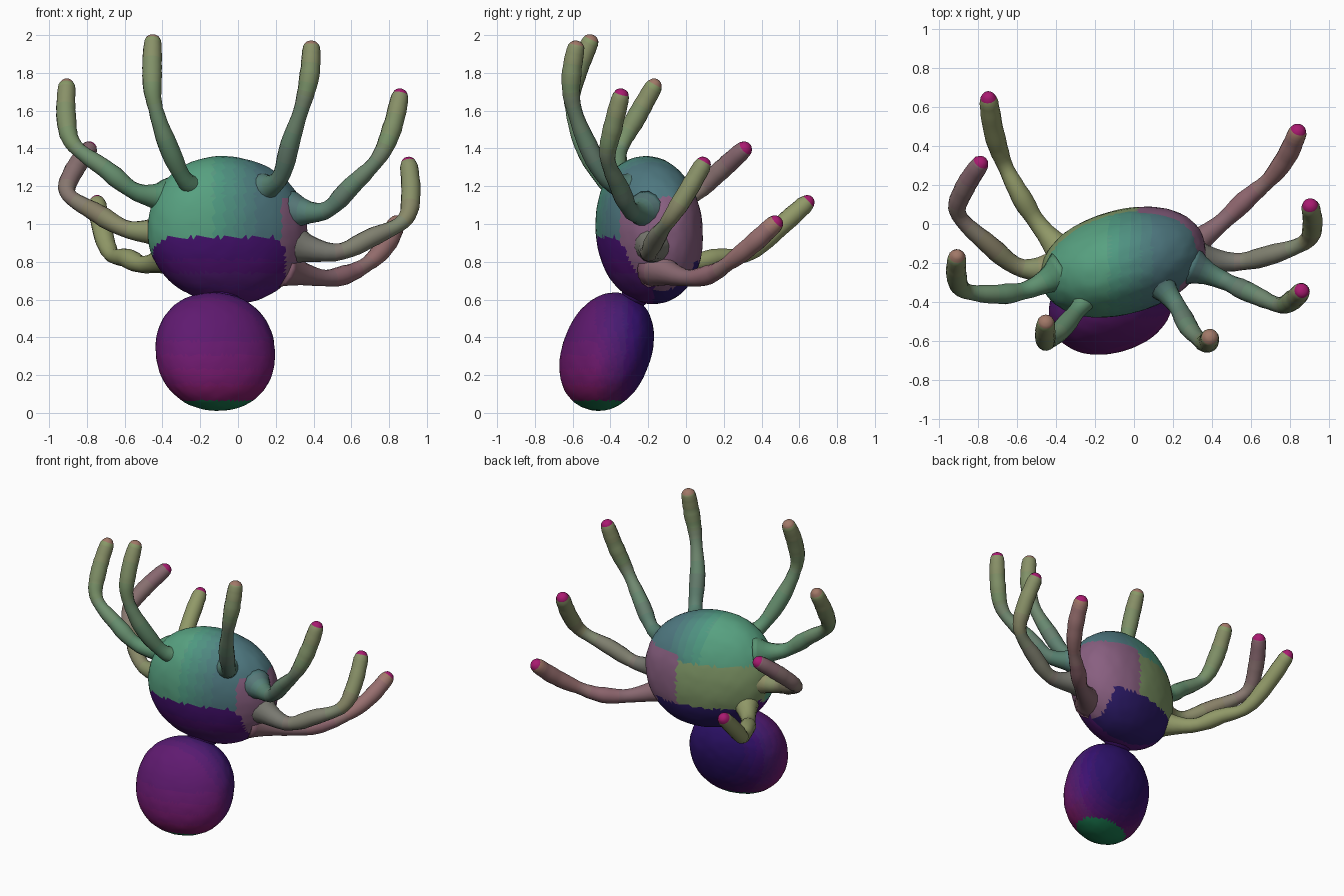
import bpy, bmesh, random
from math import radians, sin, cos, pi
from mathutils import Vector, Euler, noise

if "Cube" in bpy.data.objects:
    bpy.data.objects.remove(bpy.data.objects["Cube"])

random.seed(4)
materials = {}


def mix(a, b, t):
    t = max(0.0, min(1.0, t))
    return tuple(p + (q - p) * t for p, q in zip(a, b))


def material(rgb):
    # sRGB colours, rounded so that neighbouring faces share a material
    key = tuple(round(c * 32) / 32 for c in rgb)
    if key not in materials:
        m = bpy.data.materials.new("skin_%d" % len(materials))
        m.diffuse_color = (*[c ** 2.2 for c in key], 1)
        m.use_nodes = True
        m.node_tree.nodes["Principled BSDF"].inputs["Base Color"].default_value = m.diffuse_color
        materials[key] = m
    return materials[key]


def finish(name, bm, colour):
    bmesh.ops.recalc_face_normals(bm, faces=bm.faces)
    me = bpy.data.meshes.new(name)
    slots = {}
    for f in bm.faces:
        m = material(colour(f))
        if m not in slots:
            slots[m] = len(slots)
            me.materials.append(m)
        f.material_index = slots[m]
        f.smooth = True
    bm.to_mesh(me)
    bm.free()
    ob = bpy.data.objects.new(name, me)
    bpy.context.collection.objects.link(ob)
    return ob


# Slightly boxy, slightly lumpy ellipsoid
def ellipsoid(name, centre, radii, tilt, colour, power=2.0):
    bm = bmesh.new()
    bmesh.ops.create_icosphere(bm, subdivisions=5, radius=1)
    rot = Euler([radians(a) for a in tilt]).to_matrix()
    for v in bm.verts:
        n = sum(abs(c) ** power for c in v.co) ** (1 / power)
        lump = 1 + 0.008 * noise.noise(v.co * 7)
        p = Vector([c * r / n for c, r in zip(v.co, radii)])
        v.co = Vector(centre) + rot @ (p * lump)
    return finish(name, bm, colour)


# Main body, patched in teal, purple, mauve and olive
def body_colour(f):
    x, y, z = f.calc_center_median()
    if y < -0.17 and z < 0.93 - 0.8 * max(0, abs(x + 0.1) - 0.28) and -0.45 < x < 0.25:
        return mix((.27, .10, .42), (.40, .13, .50), (0.95 - z) * 1.5)
    if y > -0.2 and z < 0.80 and x < 0.2:
        return (.19, .12, .40)
    if z < 1.14 and x > (0.23 if y < -0.2 else 0.02):
        return (.52, .39, .49)
    if z < 1.10 and y > -0.22:
        return (.50, .58, .42)
    return mix((.33, .62, .50), (.31, .48, .50), (x + 0.15) * 4)


ellipsoid("body", (-0.057, -0.195, 0.968), (0.43, 0.265, 0.388),
          (4, 10, 16), body_colour, 2.12)


# Lower abdomen with a green underside
def abdomen_colour(f):
    x, y, z = f.calc_center_median()
    if z < 0.065:
        return (.14, .48, .30)
    warm = mix((.50, .12, .42), (.36, .13, .45), (z - 0.12) * 3)
    return mix(warm, (.20, .10, .42), (y + 0.48) * 4)


ellipsoid("abdomen", (-0.12, -0.42, 0.324), (0.32, 0.222, 0.32),
          (-20, 0, 16), abdomen_colour, 2.15)
ellipsoid("waist", (-0.085, -0.27, 0.615), (0.105, 0.07, 0.05),
          (-20, 0, 14), lambda f: (.24, .10, .40))


# Jointed legs: a swept tube with swollen segments and a rounded tip
def interpolate(pts, t):
    n = len(pts) - 1
    i = min(int(t * n), n - 1)
    u = t * n - i
    a, b, c, d = [pts[max(0, min(n, i + k))] for k in (-1, 0, 1, 2)]
    return 0.5 * (2 * b + (c - a) * u + (2 * a - 5 * b + 4 * c - d) * u * u
                  + (3 * b - a - 3 * c + d) * u ** 3)


WIDTHS = [.11, .062, .045, .052, .047, .039, .047, .052, .050, .046]


def leg(name, points, base, end, tip):
    pts = [Vector(p) for p in points]
    widths = [Vector((w, 0, 0)) for w in WIDTHS]
    rings, sides, taper = 40, 14, 0.08
    bm = bmesh.new()
    side = Vector((0.31, 0.82, 0.47))
    loops, where = [], []
    length = sum((q - p).length for p, q in zip(pts, pts[1:]))
    for i in range(rings + 1):
        # rings crowd together near the tip to round it off
        t = sin(i / rings * pi / 2)
        p = interpolate(pts, t)
        ahead = min(1, t + .01)
        d = (interpolate(pts, ahead) - interpolate(pts, max(0, ahead - .02))).normalized()
        side = (side - d * side.dot(d)).normalized()
        up = d.cross(side)
        r = interpolate(widths, t).x
        left = (1 - t) * length
        if left < taper:
            r *= max(0.01, 1 - (1 - left / taper) ** 2) ** 0.5
        r *= random.uniform(0.97, 1.03)
        where.append(t)
        loops.append([bm.verts.new(p + r * (side * cos(2 * pi * k / sides) + up * sin(2 * pi * k / sides)))
                      for k in range(sides)])
    layer = bm.faces.layers.int.new("ring")
    for i in range(rings):
        for k in range(sides):
            j = (k + 1) % sides
            f = bm.faces.new((loops[i][k], loops[i][j], loops[i + 1][j], loops[i + 1][k]))
            f[layer] = i
    bm.faces.new(loops[0][::-1])
    bm.faces.new(loops[-1])[layer] = rings

    def colour(f):
        t = where[f[layer]]
        return tip if t > 0.955 else mix(base, end, t)

    finish(name, bm, colour)


OLIVE, PINK, ROSE = (.55, .58, .40), (.66, .12, .45), (.62, .46, .42)
GREEN, TEAL, GREY, MAUVE = (.34, .55, .45), (.32, .48, .46), (.47, .46, .45), (.52, .39, .45)

leg("right_leg_1", [(.11, -.28, 1.18), (.22, -.42, 1.24), (.28, -.53, 1.44), (.345, -.60, 1.64),
                    (.38, -.605, 1.80), (.39, -.575, 1.97)], TEAL, OLIVE, ROSE)
leg("right_leg_2", [(.28, -.21, 1.07), (.46, -.29, 1.07), (.60, -.355, 1.20), (.745, -.415, 1.35),
                    (.82, -.385, 1.52), (.865, -.335, 1.715)], TEAL, OLIVE, PINK)
leg("right_leg_3", [(.29, -.17, .89), (.52, -.195, .85), (.71, -.155, .93), (.88, -.09, 1.02),
                    (.915, .00, 1.16), (.90, .11, 1.35)], GREY, OLIVE, PINK)
leg("right_leg_4", [(.22, -.17, .77), (.44, .00, .715), (.58, .13, .735), (.70, .235, .80),
                    (.79, .36, .90), (.85, .50, 1.03)], MAUVE, ROSE, PINK)
leg("left_leg_1", [(-.18, -.30, 1.18), (-.28, -.43, 1.23), (-.38, -.55, 1.44), (-.445, -.605, 1.65),
                   (-.455, -.57, 1.82), (-.45, -.49, 2.0)], GREEN, OLIVE, ROSE)
leg("left_leg_2", [(-.37, -.25, 1.14), (-.54, -.335, 1.17), (-.70, -.36, 1.29), (-.87, -.34, 1.42),
                   (-.91, -.26, 1.57), (-.905, -.15, 1.765)], GREEN, OLIVE, ROSE)
leg("left_leg_3", [(-.38, -.22, .96), (-.58, -.225, .97), (-.75, -.10, 1.06), (-.90, .05, 1.16),
                   (-.87, .18, 1.28), (-.77, .335, 1.42)], OLIVE, MAUVE, PINK)
leg("left_leg_4", [(-.33, -.19, .83), (-.49, .00, .785), (-.59, .16, .82), (-.67, .32, .84),
                   (-.72, .48, .97), (-.75, .67, 1.14)], OLIVE, OLIVE, PINK)
